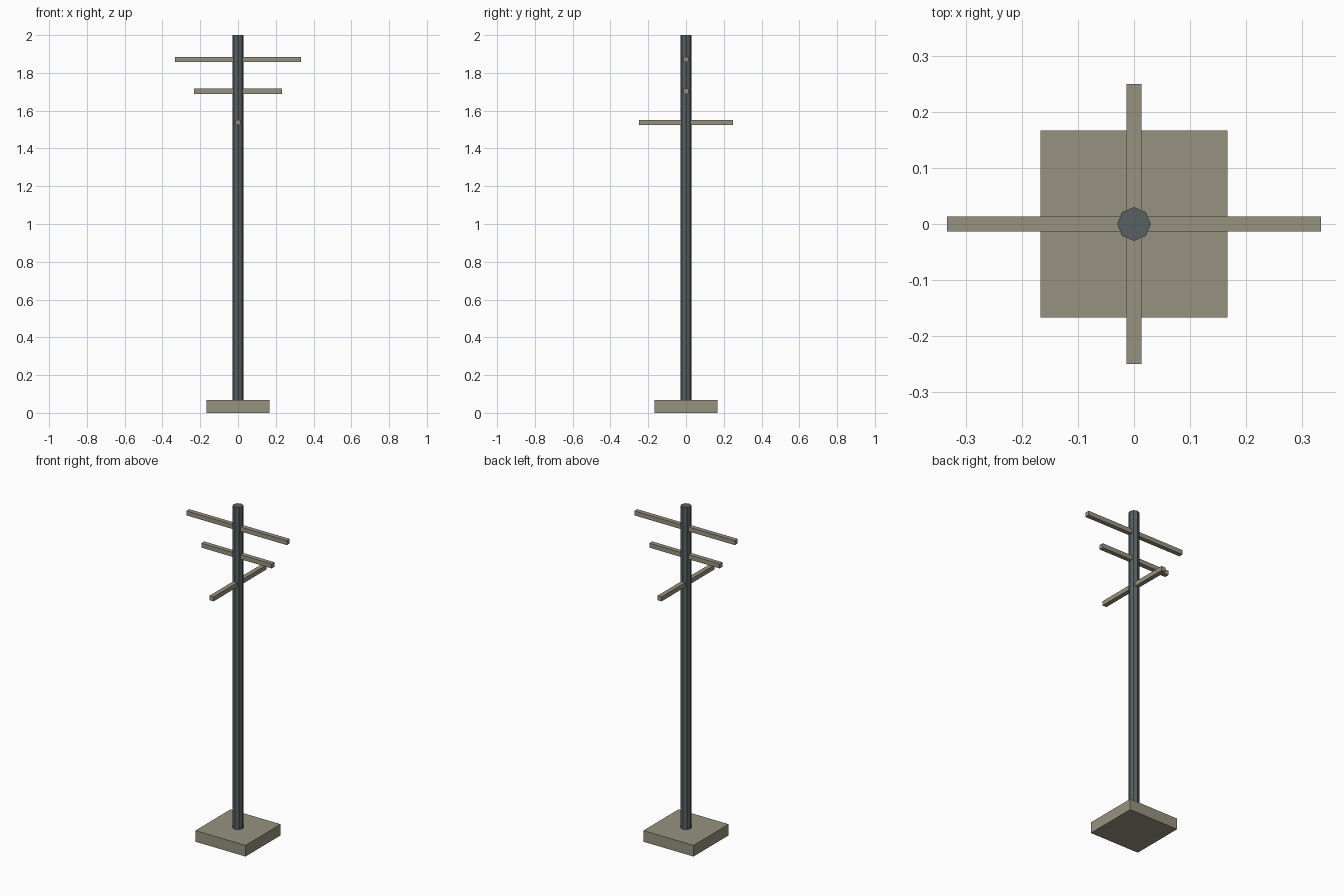
import bpy

if "Cube" in bpy.data.objects:
    bpy.data.objects.remove(bpy.data.objects["Cube"])


def material(name, color):
    mat = bpy.data.materials.new(name)
    mat.diffuse_color = (*color, 1.0)
    mat.use_nodes = True
    mat.node_tree.nodes["Principled BSDF"].inputs["Base Color"].default_value = mat.diffuse_color
    return mat


stone = material("warm_grey", (0.31, 0.29, 0.215))
steel = material("dark_steel", (0.10, 0.12, 0.122))


def box(name, size, z, mat):
    """Box centred on the pole axis at height z."""
    bpy.ops.mesh.primitive_cube_add(size=1, location=(0, 0, z))
    ob = bpy.context.object
    ob.name = name
    for v in ob.data.vertices:
        v.co = [c * s for c, s in zip(v.co, size)]
    ob.data.materials.append(mat)
    return ob


# Square footing
box("base", (0.333, 0.333, 0.067), 0.0335, stone)

# Eight-sided pole with corners on the axes, set into the footing
bpy.ops.mesh.primitive_cylinder_add(vertices=8, radius=0.03, depth=1.999,
                                    location=(0, 0, 1.0005))
pole = bpy.context.object
pole.name = "pole"
pole.data.materials.append(steel)

# Crossarms: two across x, one across y
T = 0.027
box("upper_crossarm", (0.667, T, T), 1.87, stone)
box("middle_crossarm", (0.467, T, T), 1.703, stone)
box("lower_crossarm", (T, 0.5, T), 1.537, stone)
